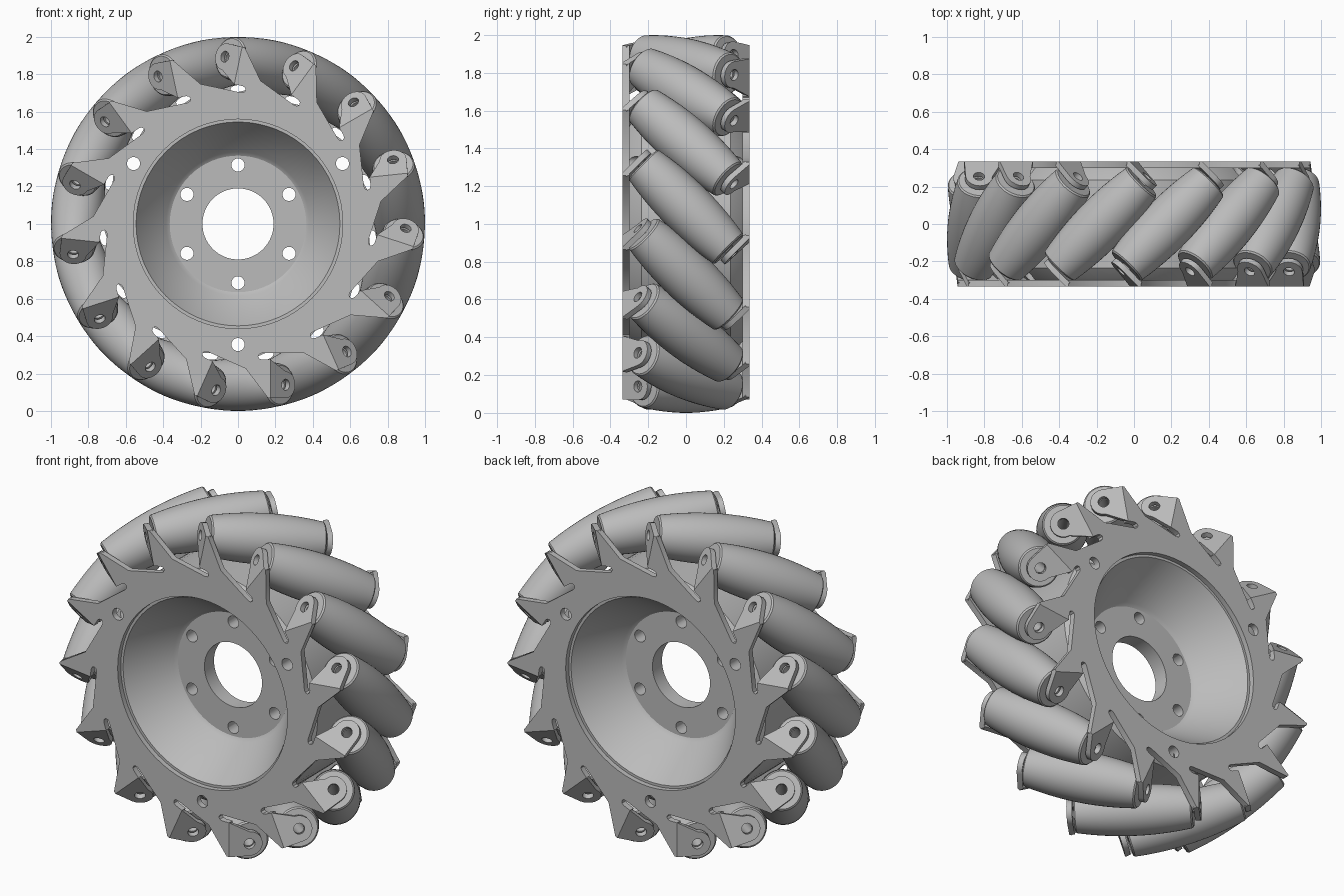
import bpy, bmesh
from math import sin, cos, pi, radians, sqrt
from mathutils import Matrix, Vector

if "Cube" in bpy.data.objects:
    bpy.data.objects.remove(bpy.data.objects["Cube"], do_unlink=True)

COUNT = 15                      # rollers around the wheel
STEP = 2 * pi / COUNT
PHASE = STEP / 2
HALF = 0.335                    # half the wheel width
FOLD = -0.175                   # sideways offset of each fold line
AXLE = 0.86                     # distance of roller axles from the centre
LIFT = Matrix.Translation((0, 0, 1))
FLIP = Matrix.Rotation(pi, 4, 'Z')

metal = bpy.data.materials.new("grey_metal")
metal.use_nodes = True
GREY = (0.5, 0.5, 0.5, 1)
metal.diffuse_color = GREY
metal.node_tree.nodes["Principled BSDF"].inputs["Base Color"].default_value = GREY


def finish(bm, name):
    """Turn a bmesh into mesh data with clean normals."""
    bmesh.ops.remove_doubles(bm, verts=bm.verts[:], dist=1e-5)
    bmesh.ops.recalc_face_normals(bm, faces=bm.faces[:])
    mesh = bpy.data.meshes.new(name)
    bm.to_mesh(mesh)
    bm.free()
    mesh.materials.append(metal)
    return mesh


def place(name, mesh, matrix):
    obj = bpy.data.objects.new(name, mesh)
    bpy.context.collection.objects.link(obj)
    obj.matrix_world = LIFT @ matrix
    return obj


def smooth(obj):
    bpy.ops.object.select_all(action='DESELECT')
    obj.select_set(True)
    bpy.context.view_layer.objects.active = obj
    bpy.ops.object.shade_smooth_by_angle(angle=radians(30))


def ring(radius, n, cx=0, cz=0):
    return [(cx + radius * sin(2 * pi * i / n), cz + radius * cos(2 * pi * i / n))
            for i in range(n)]


def sheet(name, loops, depth, matrix):
    """Flat sheet in the xz plane with holes, thickened along y."""
    bm = bmesh.new()
    edges = []
    for loop in loops:
        vs = [bm.verts.new((x, 0, z)) for x, z in loop]
        edges += [bm.edges.new((vs[i - 1], vs[i])) for i in range(len(vs))]
    bmesh.ops.triangle_fill(bm, edges=edges, use_beauty=True, normal=Vector((0, 1, 0)))
    ext = bmesh.ops.extrude_face_region(bm, geom=bm.faces[:], use_keep_orig=True)
    moved = [g for g in ext["geom"] if isinstance(g, bmesh.types.BMVert)]
    bmesh.ops.translate(bm, verts=moved, vec=(0, depth, 0))
    bmesh.ops.transform(bm, matrix=matrix, verts=bm.verts[:])
    return finish(bm, name)


def lathe(name, profile, steps):
    """Closed (radius, y) profile turned around the y axis."""
    bm = bmesh.new()
    vs = [bm.verts.new((r, y, 0)) for r, y in profile]
    es = [bm.edges.new((vs[i - 1], vs[i])) for i in range(len(vs))]
    bmesh.ops.spin(bm, geom=vs + es, cent=(0, 0, 0), axis=(0, 1, 0),
                   angle=2 * pi, steps=steps, use_duplicate=False)
    return finish(bm, name)


# Bolt hole positions: six in the hub floor, three in the rim
bolts = [(0.315, i * pi / 3, 0.035) for i in range(6)]
rim_bolts = [(0.645, pi / 3 + i * 2 * pi / 3, 0.035) for i in range(3)]

# Hub: two dishes back to back, with a chamfered outer barrel
side = [(0.19, -0.045), (0.365, -0.045), (0.385, -0.058), (0.545, -0.305),
        (0.62, -0.305), (0.64, -0.29), (0.69, -0.235)]
hub = place("hub", lathe("hub", side + [(r, -y) for r, y in reversed(side)], 64),
            Matrix())

# Drill the bolt holes through the hub
bm = bmesh.new()
for dist, ang, rad in bolts + rim_bolts:
    spot = Matrix.Translation((dist * sin(ang), 0, dist * cos(ang)))
    bmesh.ops.create_cone(bm, cap_ends=True, segments=20, radius1=rad, radius2=rad,
                          depth=1, matrix=spot @ Matrix.Rotation(pi / 2, 4, 'X'))
drill = place("drill_cutter", finish(bm, "drill_cutter"), Matrix())
drill.hide_render = True
cut = hub.modifiers.new("bolt_holes", 'BOOLEAN')
cut.operation = 'DIFFERENCE'
cut.solver = 'EXACT'
cut.object = drill
bpy.context.view_layer.objects.active = hub
bpy.ops.object.modifier_apply(modifier=cut.name)
bpy.data.objects.remove(drill, do_unlink=True)
smooth(hub)

# Toothed side plates: slot, fold edge and sloping tooth back, repeated
tooth = [(-0.352, 0.69), (-0.13, 0.69), (-0.115, 0.695), (-0.108, 0.708),
         (-0.115, 0.721), (-0.13, 0.726), (FOLD, 0.726), (FOLD, 0.93),
         (FOLD + 0.015, 0.93)]
outline = []
for k in range(COUNT):
    a = PHASE + k * STEP
    outline += [(u * cos(a) + v * sin(a), v * cos(a) - u * sin(a)) for u, v in tooth]
holes = [ring(rad, 20, d * sin(a), d * cos(a)) for d, a, rad in rim_bolts]
plate = sheet("side_plate", [outline, ring(0.56, 64)] + holes, 0.035,
              Matrix.Translation((0, -HALF, 0)))
for name, turn in (("front_plate", Matrix()), ("rear_plate", FLIP)):
    smooth(place(name, plate, turn))

# Folded tab: rounded ear with an axle hole, bent back by 45 degrees
REACH = 0.113
arc = [(REACH + 0.072 * cos(t), AXLE + 0.072 * sin(t))
       for t in (pi / 2 - i * pi / 10 for i in range(11))]
tab = sheet("tab", [[(0, 0.726), (0, 0.93)] + arc, ring(0.03, 20, REACH, AXLE)], -0.03,
            Matrix.Translation((FOLD, -HALF, 0)) @ Matrix.Rotation(radians(135), 4, 'Z'))

# Barrel roller whose swell follows the wheel's outer circle
END = 0.312
swell = []
for i in range(17):
    s = -END + 2 * END * i / 16
    swell.append((1 - sqrt(AXLE ** 2 + s * s / 2), s))
tip = swell[0][0] - 0.008
profile = [(0.03, -END - 0.008), (tip, -END - 0.008)] + swell
profile += [(tip, END + 0.008), (0.03, END + 0.008)]
roller = lathe("roller", profile, 40)
lean = Matrix.Translation((0, 0, AXLE)) @ Matrix.Rotation(radians(-45), 4, 'Z')

# Repeat rollers and tabs around the wheel
for k in range(COUNT):
    turn = Matrix.Rotation(PHASE + k * STEP, 4, 'Y')
    parts = [place(f"roller_{k + 1}", roller, turn @ lean),
             place(f"front_tab_{k + 1}", tab, turn),
             place(f"rear_tab_{k + 1}", tab, turn @ FLIP)]
    if k == 0:
        for part in parts[:2]:
            smooth(part)
